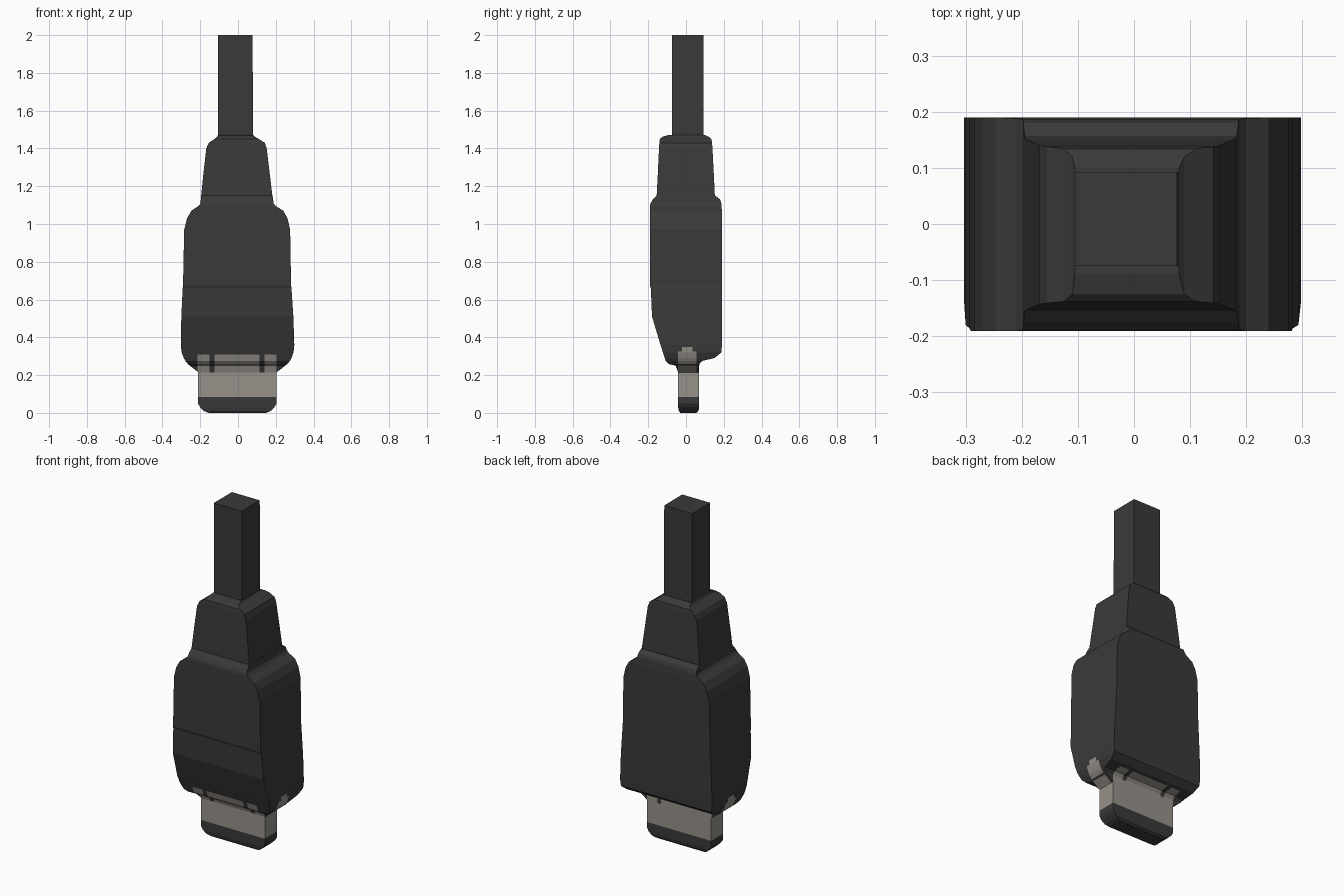
import bpy, bmesh
from mathutils import Vector


def material(name, col):
    m = bpy.data.materials.new(name)
    m.diffuse_color = (*col, 1)
    return m


RUBBER = material("dark rubber", (0.042, 0.042, 0.042))
METAL = material("warm grey metal", (0.31, 0.285, 0.255))


def loft(name, sections, cuts=(), rule=None):
    """Stack rectangles (z, x0, x1, y0, y1), slice along cuts, colour by rule."""
    bm = bmesh.new()
    rings = []
    for z, x0, x1, y0, y1 in sections:
        rings.append([bm.verts.new(p) for p in
                      ((x0, y0, z), (x1, y0, z), (x1, y1, z), (x0, y1, z))])
    for a, b in zip(rings, rings[1:]):
        for i in range(4):
            j = (i + 1) % 4
            bm.faces.new((a[i], a[j], b[j], b[i]))
    bm.faces.new(rings[0][::-1])
    bm.faces.new(rings[-1])
    for axis, value in cuts:
        no = Vector((0, 0, 0))
        no[axis] = 1
        bmesh.ops.bisect_plane(bm, geom=bm.verts[:] + bm.edges[:] + bm.faces[:],
                               plane_co=no * value, plane_no=no)
    bmesh.ops.recalc_face_normals(bm, faces=bm.faces[:])
    bm.normal_update()
    if rule:
        for f in bm.faces:
            f.material_index = int(rule(f.calc_center_median(), f.normal))
    me = bpy.data.meshes.new(name)
    bm.to_mesh(me)
    bm.free()
    me.materials.append(RUBBER)
    me.materials.append(METAL)
    ob = bpy.data.objects.new(name, me)
    bpy.context.collection.objects.link(ob)
    return ob


# Cable
loft("cable", [(1.46, -.105, .08, -.075, .093), (2.0, -.105, .077, -.075, .093)])

# Tapered strain relief
loft("strain_relief", [
    (1.10, -.20, .188, -.158, .155),
    (1.25, -.185, .17, -.15, .148),
    (1.40, -.168, .152, -.143, .14),
    (1.43, -.155, .142, -.141, .138),
    (1.45, -.125, .11, -.138, .134),
    (1.462, -.11, .09, -.125, .12),
    (1.472, -.105, .08, -.09, .10)])


# Metal shows on the body's lower edge: side arches and tabs front and back
def body_metal(c, n):
    if abs(n.x) > .7 or (c.z < .25 and abs(n.x) > .3):
        top = .35 if -.02 < c.y < .035 else .325
        return -.042 < c.y < .055 and c.z < top
    slot = -.15 < c.x < -.125 or .115 < c.x < .14
    return -.215 < c.x < .205 and c.z < .31 and c.y < .13 and not slot


loft("body", [
    (.215, -.21, .205, -.042, .07),
    (.25, -.255, .25, -.055, .07),
    (.258, -.265, .26, -.09, .071),
    (.275, -.278, .275, -.107, .085),
    (.29, -.287, .283, -.112, .15),
    (.32, -.298, .294, -.122, .188),
    (.36, -.303, .298, -.135, .19),
    (.51, -.30, .293, -.18, .19),
    (.66, -.293, .283, -.186, .19),
    (.675, -.291, .281, -.191, .19),
    (.97, -.285, .276, -.191, .19),
    (1.03, -.27, .262, -.191, .19),
    (1.07, -.247, .24, -.191, .19),
    (1.095, -.21, .20, -.191, .188),
    (1.11, -.198, .188, -.188, .187),
    (1.13, -.197, .186, -.175, .18),
    (1.15, -.195, .183, -.155, .155)],
    cuts=[(0, v) for v in (-.215, -.15, -.125, .115, .14, .205)]
    + [(1, v) for v in (-.042, -.02, .035, .055, .13)]
    + [(2, v) for v in (.31, .325, .35)],
    rule=body_metal)

# Metal plug with dark rounded tip
loft("plug", [
    (.085, -.213, .205, -.042, .07),
    (.27, -.213, .205, -.042, .07)], rule=lambda c, n: True)
loft("plug_tip", [
    (0, -.155, .15, -.03, .055),
    (.01, -.18, .172, -.038, .066),
    (.03, -.20, .193, -.042, .07),
    (.05, -.213, .205, -.042, .07),
    (.085, -.213, .205, -.042, .07)])
